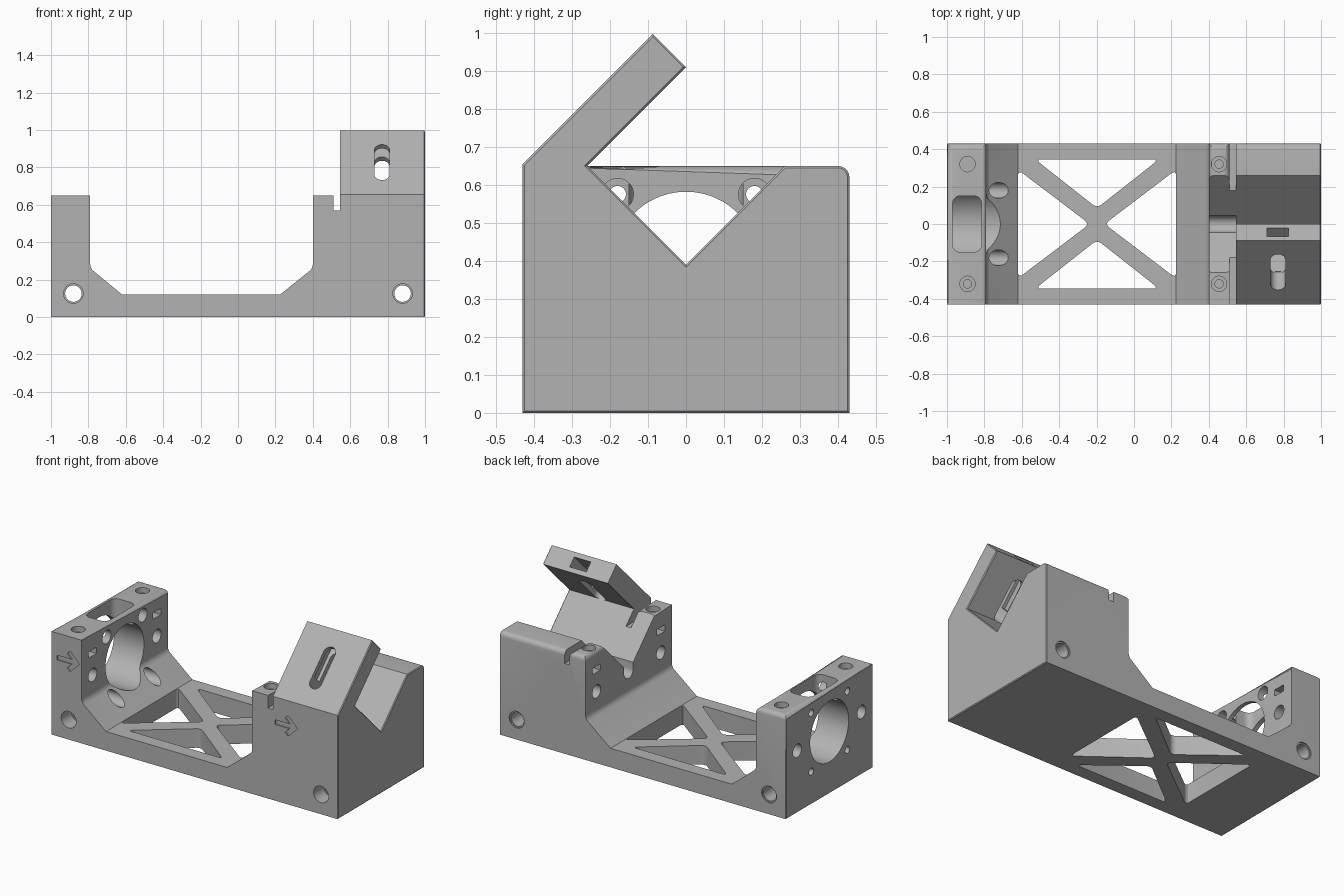
import bpy
import bmesh
from math import cos, sin, pi, radians
from mathutils import Matrix, Vector

if "Cube" in bpy.data.objects:
    bpy.data.objects.remove(bpy.data.objects["Cube"], do_unlink=True)

grey = bpy.data.materials.new("plain grey")
grey.use_nodes = True
colour = (0.45, 0.45, 0.45, 1)
grey.diffuse_color = colour
grey.node_tree.nodes["Principled BSDF"].inputs["Base Color"].default_value = colour

HALF = 0.43   # half depth of the bracket
TOP = 0.65    # height of both end blocks


def round_edges(bm, rule, size, segments=5):
    """Bevel the edges whose two end points satisfy the rule."""
    edges = [e for e in bm.edges if rule(e.verts[0].co, e.verts[1].co)]
    bmesh.ops.bevel(bm, geom=edges, offset=size, segments=segments,
                    profile=0.5, affect='EDGES')


def prism(name, points, axis, low, high, bevels=(), corner=0, matrix=None):
    """Extrude a flat outline along an axis."""
    place = {'X': lambda p, d: (d, p[0], p[1]),
             'Y': lambda p, d: (p[0], d, p[1]),
             'Z': lambda p, d: (p[0], p[1], d)}[axis]
    bm = bmesh.new()
    ends = [[bm.verts.new(place(p, d)) for p in points] for d in (low, high)]
    for ring in ends:
        bm.faces.new(ring)
    count = len(points)
    for i in range(count):
        j = (i + 1) % count
        bm.faces.new((ends[0][i], ends[0][j], ends[1][j], ends[1][i]))
    k = 'XYZ'.index(axis)
    if corner:
        round_edges(bm, lambda a, b: abs(a[k] - b[k]) > 1e-4, corner)
    for rule, size, segments in bevels:
        round_edges(bm, rule, size, segments)
    bmesh.ops.recalc_face_normals(bm, faces=bm.faces)
    if matrix:
        bm.transform(matrix)
    mesh = bpy.data.meshes.new(name)
    bm.to_mesh(mesh)
    bm.free()
    mesh.materials.append(grey)
    obj = bpy.data.objects.new(name, mesh)
    bpy.context.collection.objects.link(obj)
    return obj


def rect(x0, x1, y0, y1):
    return [(x0, y0), (x1, y0), (x1, y1), (x0, y1)]


def stadium(cx, cy, r, reach=0, n=32):
    """Circle, or a slot stretched along the second coordinate."""
    pts = []
    for i in range(n):
        a = 2 * pi * (i + 0.5) / n
        pts.append((cx + r * cos(a), cy + r * sin(a) + (reach if sin(a) > 0 else -reach)))
    return pts


def combine(target, tool, operation='DIFFERENCE'):
    tool.hide_render = True
    mod = target.modifiers.new("join", 'BOOLEAN')
    mod.object = tool
    mod.operation = operation
    mod.solver = 'EXACT'
    bpy.ops.object.select_all(action='DESELECT')
    bpy.context.view_layer.objects.active = target
    target.select_set(True)
    bpy.ops.object.modifier_apply(modifier=mod.name)
    bpy.data.objects.remove(tool, do_unlink=True)


def cut(points, axis, low, high, **extra):
    combine(body, prism("cutter", points, axis, low, high, **extra))


def hole(axis, u, v, r, low, high):
    cut(stadium(u, v, r), axis, low, high)


def top_side_edge(a, b):
    return all(p.z > TOP - 0.001 and abs(p.y) > HALF - 0.001 for p in (a, b))


def back_top_edge(a, b):
    return all(abs(p.z - TOP) < 0.001 and p.y > HALF - 0.001 for p in (a, b))


# Floor, motor plate and bearing wall
body = prism("mount_bracket",
             [(-1, 0), (0.56, 0), (0.56, 0.57), (0.51, 0.57), (0.51, TOP),
              (0.40, TOP), (0.40, 0.26), (0.225, 0.12), (-0.62, 0.12),
              (-0.79, 0.26), (-0.79, TOP), (-1, TOP)], 'Y', -HALF, HALF,
             bevels=[(lambda a, b: abs(a.z - 0.26) < 0.001 and abs(b.z - 0.26) < 0.001,
                      0.02, 4),
                     (top_side_edge, 0.03, 5),
                     (lambda a, b: a.x < -0.999 and b.x < -0.999, 0.005, 1)])

# V groove and round-bottomed relief through the bearing wall
cut([(0, 0.39), (0.30, 0.69), (-0.30, 0.69)], 'X', 0.3, 0.7)
cut(stadium(0, 0.47, 0.045, 0.075), 'X', 0.3, 0.7)

# Clamp block with V groove and slanted arm
clamp = prism("clamp_block",
              [(-HALF, 0), (HALF, 0), (HALF, TOP), (0.26, TOP), (0, 0.39),
               (-0.26, TOP), (0, 0.91), (-0.087, 0.997), (-HALF, 0.654)],
              'X', 0.545, 1,
              bevels=[(back_top_edge, 0.03, 5),
                      (lambda a, b: a.x > 0.999 and b.x > 0.999, 0.005, 1)])
combine(body, clamp, 'UNION')

# Adjusting slot across the arm and nut channel along it
tilt = radians(45)
cut(stadium(0, 0, 0.04, 0.094), 'Z', -0.13, 0.05,
    matrix=Matrix.Translation(Vector((0.77, -0.255, 0.825))) @ Matrix.Rotation(tilt, 4, 'X'))
cut(rect(-0.058, 0.058, -0.032, 0.032), 'Z', -0.30, 0.05,
    matrix=Matrix.Translation(Vector((0.768, -0.044, 0.953))) @ Matrix.Rotation(-tilt, 4, 'X'))

# Triangular windows in the floor
mid = -0.1975
for s in (-1, 1):
    cut([(mid - 0.33, s * 0.345), (mid + 0.33, s * 0.345), (mid, s * 0.085)],
        'Z', -0.1, 0.3, corner=0.03)
    cut([(mid + s * 0.4225, -0.29), (mid + s * 0.4225, 0.29), (mid + s * 0.04, 0)],
        'Z', -0.1, 0.3, corner=0.03)

# Motor bore and the pocket above it
cut(stadium(0, 0.39, 0.192, n=64), 'X', -1.1, -0.5)
cut(rect(-0.97, -0.815, -0.15, 0.15), 'Z', 0.40, 0.8, corner=0.04)

# Motor screws with counterbores on the inner side
for s in (-1, 1):
    for z in (0.205, 0.575):
        hole('X', s * 0.18, z, 0.022, -1.1, -0.8)
        hole('X', s * 0.18, z, 0.042, -0.87, -0.55)

    # Rod holes, nut slots and cover screws
    hole('X', s * 0.32, 0.39, 0.042, -1.1, -0.7)
    hole('X', s * 0.32, 0.39, 0.042, 0.3, 0.75)
    nut = rect(s * 0.32 - 0.04, s * 0.32 + 0.04, 0.51, 0.55)
    cut(nut, 'X', -0.93, -0.7)
    cut(nut, 'X', 0.3, 0.49)
    for x in (-0.89, 0.455):
        hole('Z', x, s * 0.32, 0.022, 0.47, 0.8)
        hole('Z', x, s * 0.32, 0.041, 0.615, 0.8)

    # Cross holes, widened at both mouths
    hole('Y', s * 0.88, 0.125, 0.052, s * HALF - 0.008, s * HALF + 0.1)
    hole('Y', -s * 0.88, 0.125, 0.052, s * HALF - 0.008, s * HALF + 0.1)
    hole('Y', s * 0.88, 0.125, 0.044, -0.6, 0.6)

# Engraved direction arrows on the front
half_arrow = [(0, 0), (-0.065, 0.065), (-0.085, 0.045), (-0.055, 0.015), (-0.155, 0.015)]
arrow = half_arrow + [(x, -z) for x, z in reversed(half_arrow[1:])]
for tip in (-0.805, 0.715):
    cut([(tip + x, 0.495 + z) for x, z in arrow], 'Y', -HALF - 0.05, -HALF + 0.008)

# Smooth the rounded walls and keep the edges crisp
bpy.ops.object.select_all(action='DESELECT')
bpy.context.view_layer.objects.active = body
body.select_set(True)
bpy.ops.object.shade_smooth_by_angle(angle=radians(30))
